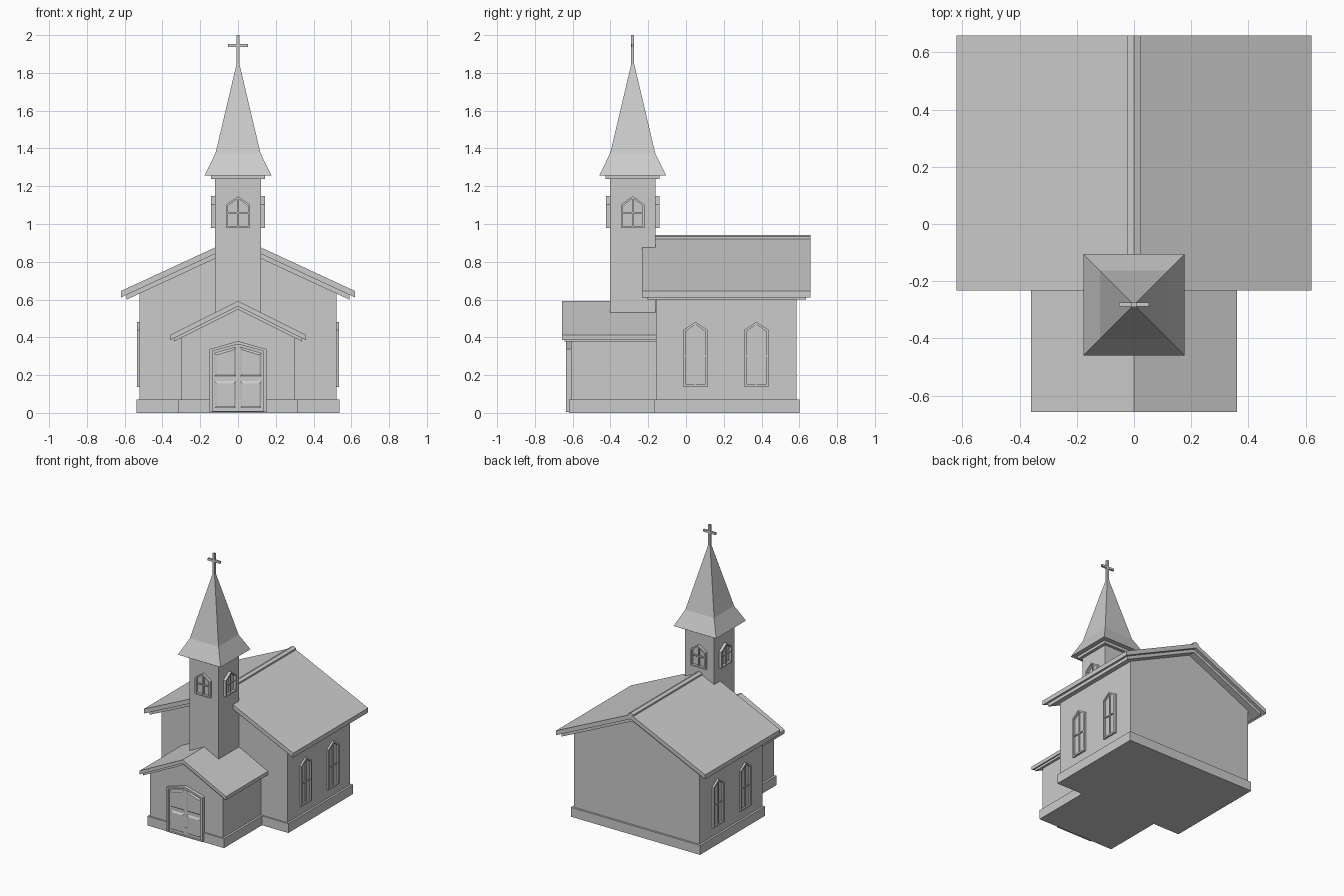
import bpy
from mathutils import Matrix, Vector
from math import radians

if "Cube" in bpy.data.objects:
    bpy.data.objects.remove(bpy.data.objects["Cube"])


def loft(name, loops, caps=True, ring=False, mat=Matrix()):
    """Skin successive loops; cap the ends, or close first to last as a ring."""
    n = len(loops[0])
    verts = [mat @ Vector(p) for l in loops for p in l]
    faces = []
    for k in range(len(loops) if ring else len(loops) - 1):
        a, b = k * n, (k + 1) % len(loops) * n
        faces += [(a + i, a + (i + 1) % n, b + (i + 1) % n, b + i) for i in range(n)]
    if caps and not ring:
        faces += [tuple(range(n))[::-1], tuple(range((len(loops) - 1) * n, len(loops) * n))]
    me = bpy.data.meshes.new(name)
    me.from_pydata(verts, [], faces)
    import bmesh
    bm = bmesh.new()
    bm.from_mesh(me)
    bmesh.ops.recalc_face_normals(bm, faces=bm.faces)
    bm.to_mesh(me)
    bm.free()
    ob = bpy.data.objects.new(name, me)
    bpy.context.collection.objects.link(ob)
    return ob


def at_y(pts, y):
    return [(x, y, z) for x, z in pts]


def prism(name, pts, y0, y1, mat=Matrix()):
    return loft(name, [at_y(pts, y0), at_y(pts, y1)], mat=mat)


def rect(x0, x1, z0, z1):
    return [(x0, z0), (x1, z0), (x1, z1), (x0, z1)]


def square(r, z, cy):
    return [(-r, cy - r, z), (r, cy - r, z), (r, cy + r, z), (-r, cy + r, z)]


def house(w, z0, shoulder, peak):
    return [(-w, z0), (w, z0), (w, shoulder), (0, peak), (-w, shoulder)]


def chevron(w, peak, slope, t):
    e = peak - w * slope
    return [(-w, e - t), (0, peak - t), (w, e - t), (w, e), (0, peak), (-w, e)]


def frame(name, w, z0, shoulder, peak, t, sill, depth, mat):
    outer = house(w, z0, shoulder, peak)
    inner = house(w - t, z0 + sill, shoulder - t * .7, peak - t * 1.1)
    loft(name, [at_y(outer, .005), at_y(outer, -depth), at_y(inner, -depth),
                at_y(inner, .005)], ring=True, mat=mat)
    return inner


def window(name, loc, turn, w, z0, shoulder, peak, t, depth, cross):
    mat = Matrix.Translation(loc) @ Matrix.Rotation(radians(turn), 4, 'Z')
    inner = frame(name + "_frame", w, z0, shoulder, peak, t, t, depth, mat)
    prism(name + "_glass", inner, .004, -.002, mat)
    prism(name + "_upright", rect(-.004, .004, z0 + t, peak - t), .004, -depth * .65, mat)
    prism(name + "_crossbar", rect(t - w, w - t, cross - .004, cross + .004), .004, -depth * .65, mat)


# plinth
half = [(.318, -.62), (.318, -.17), (.537, -.17), (.537, .60)]
outline = half + [(-x, y) for x, y in reversed(half)]
loft("plinth", [[(x, y, z) for x, y in outline] for z in (0, .07)])

# walls
prism("nave_walls", house(.522, .03, .655, .895), -.16, .585)
prism("porch_walls", house(.302, .03, .405, .553), -.61, -.15)

# roofs, each with an under layer
prism("nave_roof", chevron(.62, .932, .463, .034), -.232, .658)
prism("nave_roof_underlayer", chevron(.59, .899, .463, .026), -.205, .635)
prism("nave_ridge_cap", [(-.022, .915), (.022, .915), (.022, .934), (0, .943), (-.022, .934)], -.232, .658)
prism("porch_roof", chevron(.36, .592, .5, .027), -.657, -.155)
prism("porch_roof_underlayer", chevron(.34, .566, .5, .018), -.643, -.155)

# tower, cornice and spire
CY = -.282
loft("tower", [square(.121, z, CY) for z in (.45, 1.245)])
loft("tower_cornice", [square(.143, z, CY) for z in (1.238, 1.262)])
loft("spire", [square(r, z, CY) for r, z in ((.177, 1.258), (.119, 1.375), (.007, 1.85))])

# cross
prism("cross_upright", rect(-.008, .008, 1.83, 2), CY - .008, CY + .008)
prism("cross_arm", rect(-.052, .052, 1.936, 1.952), CY - .007, CY + .007)

# tower windows
for turn in (0, 90, 180, 270):
    d = Matrix.Rotation(radians(turn), 3, 'Z') @ Vector((0, -.121, 0))
    window("tower_window", (d.x, CY + d.y, 0), turn, .063, .98, 1.103, 1.147, .01, .021, 1.06)

# nave windows
for y in (.05, .373):
    for s in (-1, 1):
        window("nave_window", (s * .522, y, 0), 90 * s, .063, .137, .44, .482, .012, .014, .30)

# door with bevelled panels
wall = Matrix.Translation((0, -.61, 0))
inner = frame("door_frame", .15, .006, .338, .38, .015, .004, .026, wall)
prism("door", inner, .005, -.008, wall)
for s in (-1, 1):
    for pts in (rect(.008, .128, .02, .172),
                [(.008, .19), (.128, .19), (.128, .318), (.008, .352)]):
        pts = [(x * s, z) for x, z in pts]
        cx, cz = (sum(p[i] for p in pts) / 4 for i in (0, 1))
        top = [(cx + (x - cx) * .76, cz + (z - cz) * .8) for x, z in pts]
        loft("door_panel", [at_y(pts, -.006), at_y(top, -.016)], mat=wall)
